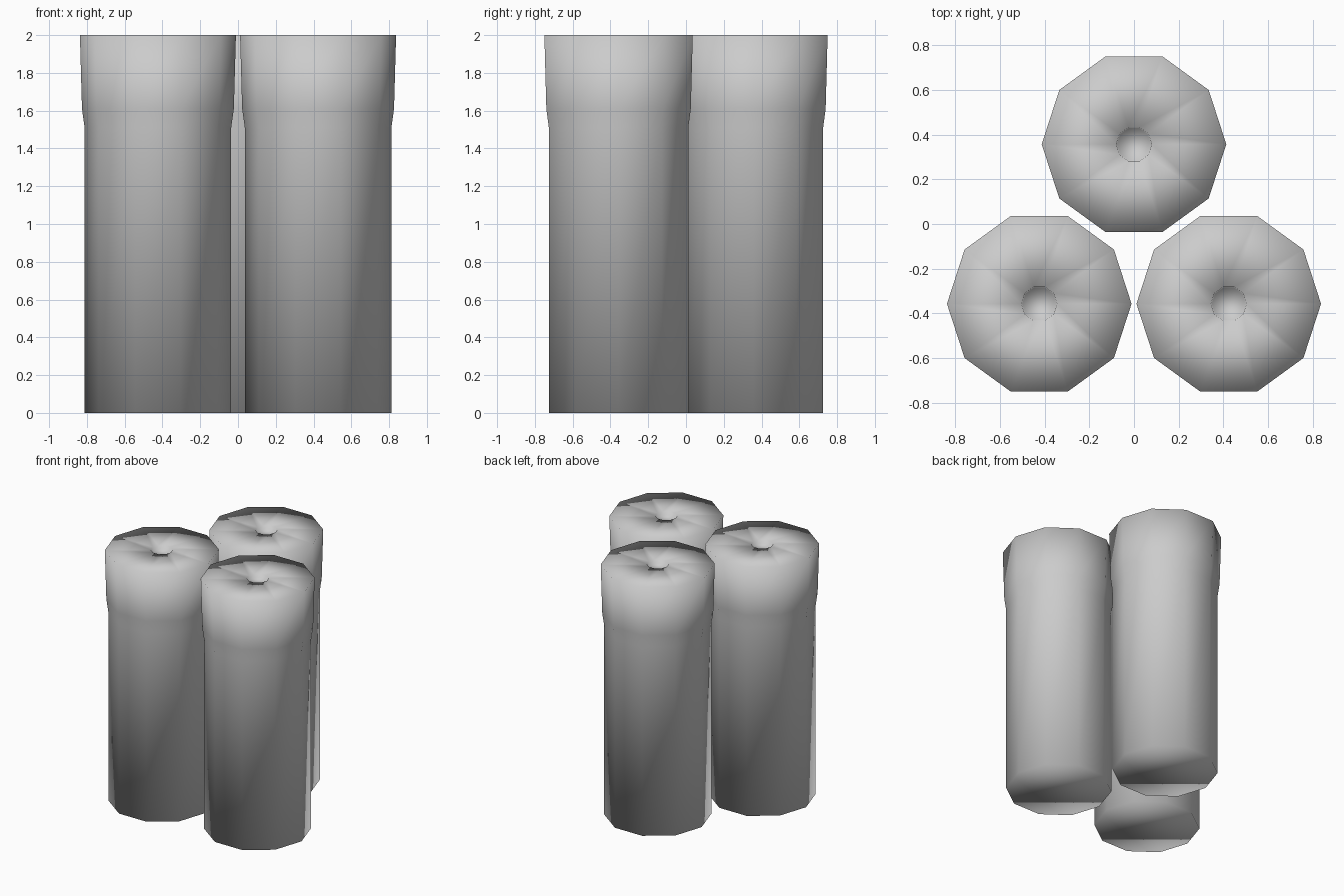
import bpy, bmesh
from math import cos, sin, pi

if "Cube" in bpy.data.objects:
    bpy.data.objects.remove(bpy.data.objects["Cube"])

SIDES = 10
# radius, height from the base up to the rim, then in to the small dimple
PROFILE = [(0.388, 0.0), (0.388, 1.51), (0.402, 1.61), (0.413, 2.0),
           (0.08, 2.0), (0.075, 1.97)]


def make_tube(name, x, y):
    bm = bmesh.new()
    rings = [[bm.verts.new((r * cos(2 * pi * i / SIDES), r * sin(2 * pi * i / SIDES), z))
              for i in range(SIDES)] for r, z in PROFILE]
    # walls, flared head and cap ring
    for a, b in zip(rings, rings[1:]):
        for i in range(SIDES):
            j = (i + 1) % SIDES
            bm.faces.new((a[i], a[j], b[j], b[i]))
    # base and dimple floor
    bm.faces.new(rings[0][::-1])
    bm.faces.new(rings[-1])
    for f in bm.faces:
        f.smooth = True
    mesh = bpy.data.meshes.new(name)
    bm.to_mesh(mesh)
    bm.free()
    obj = bpy.data.objects.new(name, mesh)
    obj.location = (x, y, 0)
    bpy.context.collection.objects.link(obj)


# triangular cluster of three
make_tube("left_cartridge", -0.424, -0.357)
make_tube("right_cartridge", 0.424, -0.357)
make_tube("rear_cartridge", 0.0, 0.357)
